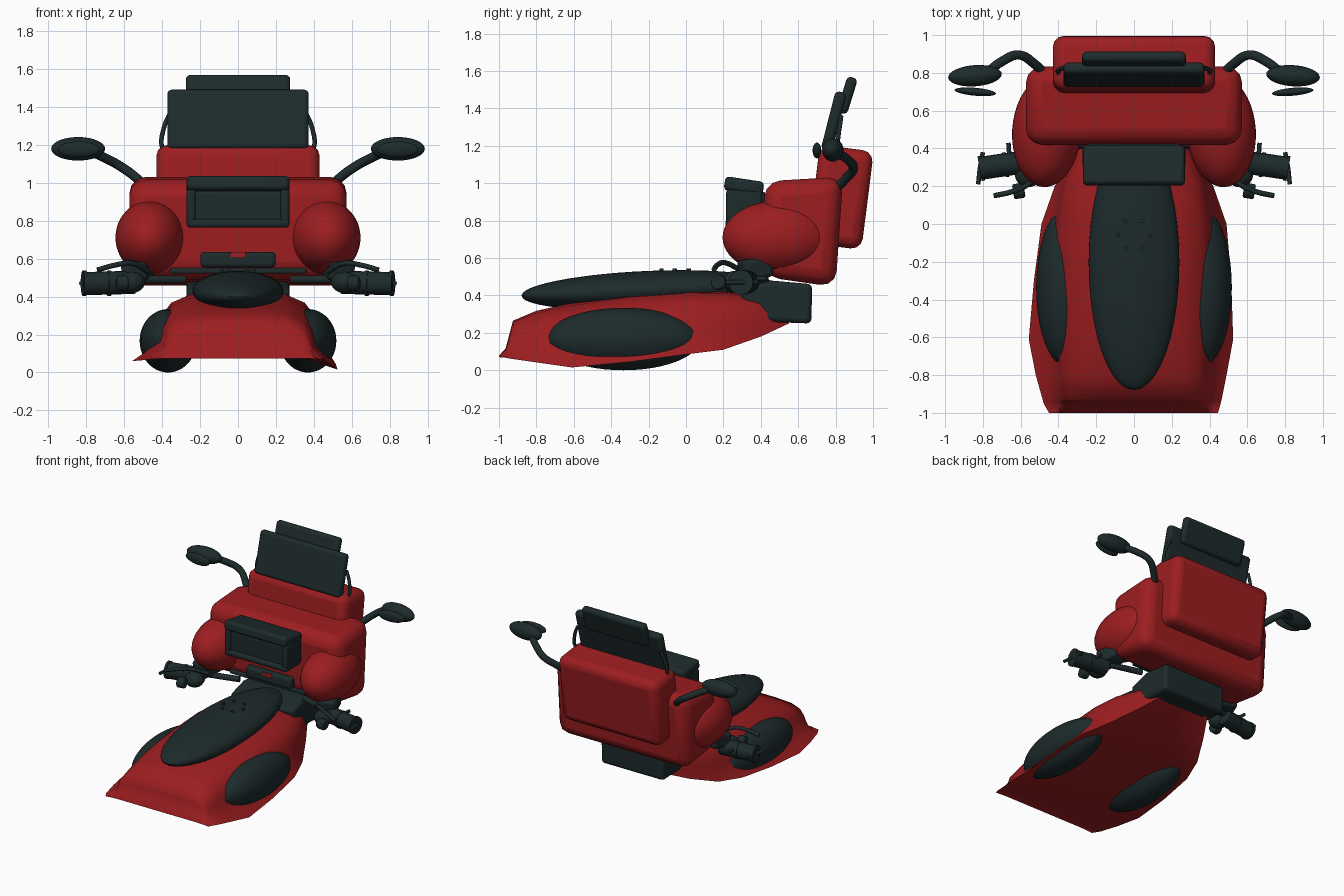
import bpy, bmesh, math
from mathutils import Vector

if "Cube" in bpy.data.objects:
    bpy.data.objects.remove(bpy.data.objects["Cube"])


def material(name, rgb):
    m = bpy.data.materials.new(name)
    m.diffuse_color = (*rgb, 1)
    m.use_nodes = True
    m.node_tree.nodes["Principled BSDF"].inputs["Base Color"].default_value = m.diffuse_color
    return m


RED = material("red paint", (0.335, 0.0125, 0.0145))
DARK = material("dark rubber", (0.0125, 0.0235, 0.0245))


def smooth(ob, angle=35):
    bpy.ops.object.select_all(action='DESELECT')
    ob.select_set(True)
    bpy.context.view_layer.objects.active = ob
    bpy.ops.object.shade_smooth_by_angle(angle=math.radians(angle))


def finish(name, bm, mat, bevel=0, segments=3, angle=35):
    bmesh.ops.recalc_face_normals(bm, faces=bm.faces[:])
    me = bpy.data.meshes.new(name)
    bm.to_mesh(me)
    bm.free()
    me.materials.append(mat)
    ob = bpy.data.objects.new(name, me)
    bpy.context.collection.objects.link(ob)
    if bevel:
        b = ob.modifiers.new("rounding", 'BEVEL')
        b.width, b.segments, b.limit_method = bevel, segments, 'ANGLE'
    smooth(ob, angle)
    return ob


def ball(name, loc, radii, mat, rot=(0, 0, 0)):
    bm = bmesh.new()
    bmesh.ops.create_uvsphere(bm, u_segments=40, v_segments=24, radius=1)
    bmesh.ops.scale(bm, vec=radii, verts=bm.verts)
    ob = finish(name, bm, mat)
    ob.location, ob.rotation_euler = loc, rot
    return ob


def box(name, loc, size, mat, bevel=0.02, rot=(0, 0, 0)):
    bm = bmesh.new()
    bmesh.ops.create_cube(bm, size=1)
    bmesh.ops.scale(bm, vec=size, verts=bm.verts)
    ob = finish(name, bm, mat, bevel)
    ob.location, ob.rotation_euler = loc, rot
    return ob


def prism(name, profile, half, mat, bevel):
    """Side profile of (y, z) points extruded across x."""
    bm = bmesh.new()
    f = bm.faces.new([bm.verts.new((-half, y, z)) for y, z in profile])
    ext = bmesh.ops.extrude_face_region(bm, geom=[f])
    vs = [v for v in ext["geom"] if isinstance(v, bmesh.types.BMVert)]
    bmesh.ops.translate(bm, vec=(2 * half, 0, 0), verts=vs)
    return finish(name, bm, mat, bevel)


def rod(name, a, b, r, mat, bevel=0):
    a, b = Vector(a), Vector(b)
    bm = bmesh.new()
    bmesh.ops.create_cone(bm, cap_ends=True, segments=20, radius1=r, radius2=r, depth=(b - a).length)
    ob = finish(name, bm, mat, bevel, 2)
    ob.location = (a + b) / 2
    ob.rotation_euler = (b - a).to_track_quat('Z', 'Y').to_euler()
    return ob


def tube(name, pts, r, mat):
    cu = bpy.data.curves.new(name, 'CURVE')
    cu.dimensions, cu.bevel_depth, cu.bevel_resolution = '3D', r, 3
    cu.use_fill_caps, cu.resolution_u = True, 5
    sp = cu.splines.new('BEZIER')
    sp.bezier_points.add(len(pts) - 1)
    for bp, p in zip(sp.bezier_points, pts):
        bp.co = p
        bp.handle_left_type = bp.handle_right_type = 'AUTO'
    cu.materials.append(mat)
    ob = bpy.data.objects.new(name, cu)
    bpy.context.collection.objects.link(ob)


# Hood: lofted sections of
# (y, right flange x, right z, left flange x, left z, side half width, top half width, top z)
sections = [
    (-1.00, .445, .070, .45, .070, .41, .30, .078),
    (-.965, .455, .067, .47, .069, .40, .30, .115),
    (-.945, .46, .063, .48, .068, .39, .30, .19),
    (-.925, .465, .060, .485, .067, .39, .27, .265),
    (-.80, .49, .042, .52, .063, .40, .25, .318),
    (-.61, .525, .015, .557, .060, .42, .25, .36),
    (-.30, .515, .045, .53, .065, .425, .25, .405),
    (0.00, .49, .085, .49, .085, .42, .25, .425),
    (0.20, .42, .110, .42, .110, .385, .24, .425),
    (0.40, .31, .180, .31, .180, .30, .22, .395),
    (0.55, .22, .250, .22, .250, .21, .16, .33),
]


def half_section(w, zb, s, t, zt):
    h = zt - zb
    floor = min(max(zb + .02, .076), zb + .6 * h)
    return [(s * .85, floor), (w, zb), ((w + s) / 2, zb + .16 * h), (s, zb + .38 * h),
            (s * .965, zb + .62 * h), (.6 * s + .4 * t, zb + .83 * h), (t, zb + .96 * h), (t * .5, zt)]


bm = bmesh.new()
rings = []
for y, wr, zr, wl, zl, s, t, zt in sections:
    right = half_section(wr, zr, s, t, zt)
    left = half_section(wl, zl, s, t, zt)
    outline = right + [(0, zt)] + [(-x, z) for x, z in reversed(left)]
    rings.append([bm.verts.new((x, y, z)) for x, z in outline])
for a, b in zip(rings, rings[1:]):
    n = len(a)
    for i in range(n):
        bm.faces.new((a[i], a[(i + 1) % n], b[(i + 1) % n], b[i]))
bm.faces.new(rings[0])
bm.faces.new(rings[-1])
finish("hood", bm, RED, angle=60)

# Seat pad with six studs
ball("seat_pad", (0, -.205, .428), (.24, .675, .103), DARK, (math.radians(2.5), 0, 0))
for sx in (1, -1):
    for x, y in ((.045, .015), (.085, -.06), (.045, -.13)):
        rod("stud", (sx * x, y, .49), (sx * x, y, .543), .011, DARK)

# Rear base block under the housing
prism("base_block", [(.28, .43), (.35, .28), (.40, .26), (.67, .25), (.675, .46), (.45, .48)], .272, DARK, .025)

# Main housing and rear case
prism("main_housing", [(.42, 1.01), (.84, 1.035), (.80, .445), (.415, .50)], .572, RED, .085)
box("rear_case", (0, .827, .925), (.86, .29, .53), RED, .06, (-.125, 0, 0))
box("housing_trim", (0, .43, .535), (.72, .05, .03), DARK, .01)

# Display pod on the housing front
box("pod_cap", (0, .31, .985), (.54, .21, .075), DARK, .022, (-.15, 0, 0))
box("pod_body", (0, .33, .87), (.5, .19, .17), DARK, .015)
box("pod_sill", (0, .30, .785), (.54, .18, .045), DARK, .018)
for sx in (1, -1):
    box("pod_side", (sx * .247, .31, .87), (.046, .19, .19), DARK, .015)
# Latch below the pod
box("latch", (0, .41, .594), (.395, .09, .082), DARK, .02)
box("latch_tab", (0, .363, .62), (.08, .008, .03), RED, .003)

# Windscreen panels
box("lower_screen", (0, .79, 1.33), (.745, .062, .325), DARK, .024, (-.25, 0, 0))
box("upper_screen", (0, .862, 1.47), (.55, .058, .2), DARK, .024, (-.3, 0, 0))

for s in (1, -1):
    # Wheel bulges and round side fairings
    ball("wheel", (s * .368, -.335, .167), (.15, .41, .167), DARK)
    ball("side_fairing", (s * .463, .49, .71), (.182, .295, .195), RED, (0, 0, s * .06))

    # Screen side brackets
    tube("screen_bracket", [(s * .36, .83, 1.36), (s * .39, .82, 1.29), (s * .398, .80, 1.18),
                            (s * .37, .78, 1.15)], .012, DARK)

    # Mirrors on curved stalks
    tube("mirror_stalk", [(s * .47, .79, .96), (s * .53, .85, 1.02), (s * .61, .895, 1.08),
                          (s * .70, .86, 1.13), (s * .78, .80, 1.165)], .025, DARK)
    ball("mirror_pod", (s * .842, .785, 1.178), (.142, .056, .062), DARK, (0, 0, -s * .07))
    ball("mirror_glass", (s * .84, .70, 1.175), (.11, .021, .042), DARK, (0, 0, s * .09))

    # Handle grips, end guards and levers
    rod("handle_bar", (s * .28, .42, .49), (s * .58, .34, .49), .022, DARK)
    rod("grip", (s * .54, .335, .475), (s * .81, .295, .468), .061, DARK, .01)
    for x in (.67, .80):
        y = .335 - (x - .54) * .15
        rod("grip_ring", (s * x, y, .47), (s * (x + .018), y - .003, .47), .066, DARK)
    tube("end_guard", [(s * .80, .38, .47), (s * .815, .30, .47), (s * .825, .21, .47)], .012, DARK)
    tube("guard_post", [(s * .665, .43, .49), (s * .66, .36, .49), (s * .655, .28, .49)], .012, DARK)
    box("switch_box", (s * .53, .37, .545), (.14, .16, .11), DARK, .022, (.15, 0, s * .3))
    tube("lever", [(s * .47, .30, .53), (s * .56, .21, .575), (s * .65, .17, .565),
                   (s * .74, .15, .54)], .014, DARK)
    rod("lower_knob", (s * .58, .18, .47), (s * .64, .17, .47), .04, DARK, .01)
    ball("grip_joint", (s * .56, .26, .475), (.07, .065, .056), DARK)
